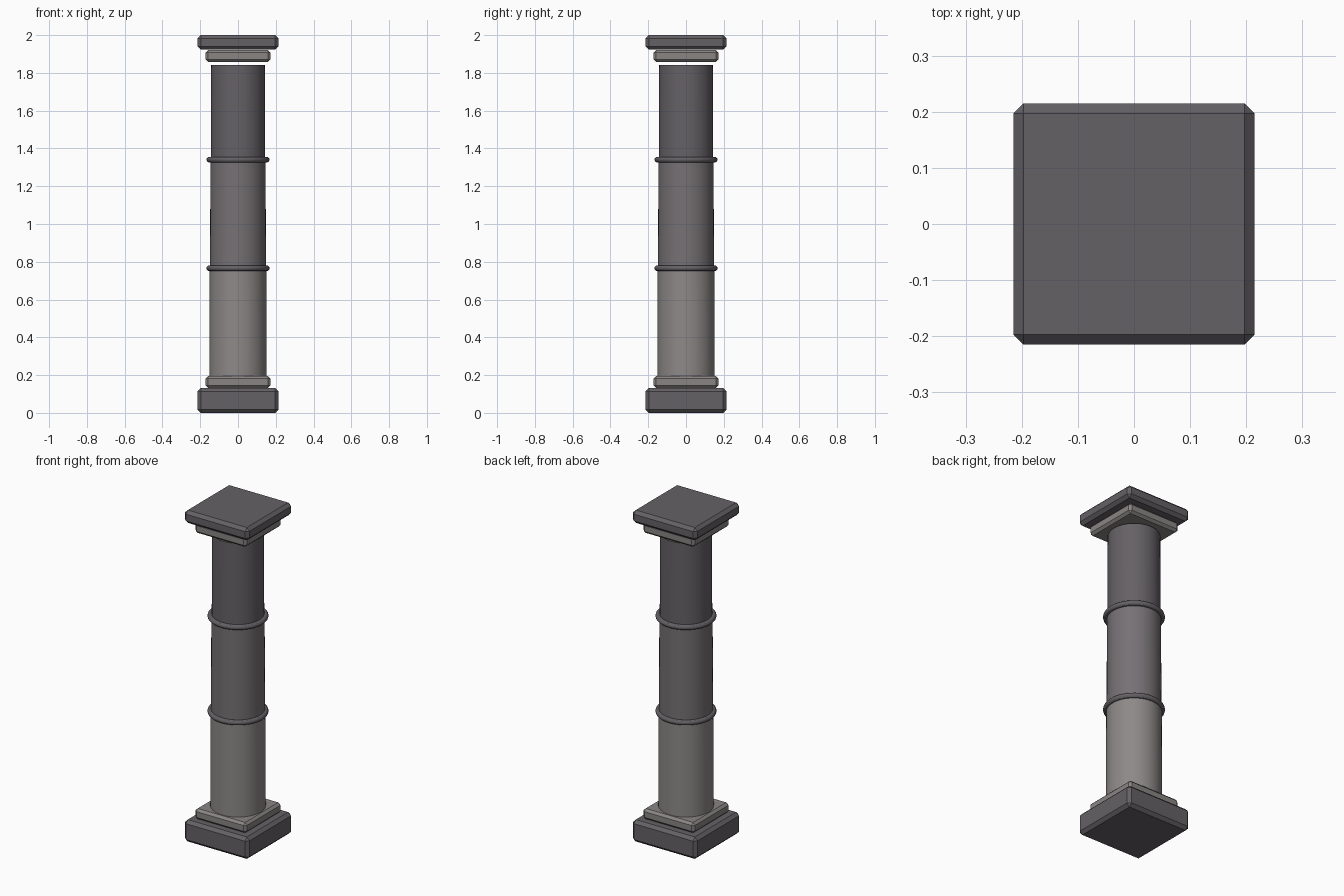
import bpy
import bmesh

if "Cube" in bpy.data.objects:
    bpy.data.objects.remove(bpy.data.objects["Cube"])


def material(name, rgb):
    m = bpy.data.materials.new(name)
    m.diffuse_color = (*rgb, 1)
    m.use_nodes = True
    m.node_tree.nodes["Principled BSDF"].inputs["Base Color"].default_value = m.diffuse_color
    return m


dark = material("dark_stone", (0.13, 0.12, 0.13))
mid = material("mid_stone", (0.18, 0.165, 0.175))
warm = material("warm_stone", (0.25, 0.235, 0.23))
pale = material("pale_stone", (0.27, 0.25, 0.25))


def slab(name, half, z0, z1, bevel, mat):
    """Square block with every edge chamfered."""
    bm = bmesh.new()
    bmesh.ops.create_cube(bm, size=1)
    bmesh.ops.scale(bm, vec=(2 * half, 2 * half, z1 - z0), verts=bm.verts)
    bmesh.ops.translate(bm, vec=(0, 0, (z0 + z1) / 2), verts=bm.verts)
    bmesh.ops.bevel(bm, geom=bm.edges[:], offset=bevel, segments=1, affect='EDGES')
    mesh = bpy.data.meshes.new(name)
    bm.to_mesh(mesh)
    bm.free()
    mesh.materials.append(mat)
    bpy.context.collection.objects.link(bpy.data.objects.new(name, mesh))


def finish(name, mat):
    ob = bpy.context.object
    ob.name = name
    ob.data.materials.append(mat)
    bpy.ops.object.shade_smooth_by_angle()


def drum(name, r0, r1, z0, z1, mat):
    bpy.ops.mesh.primitive_cone_add(vertices=48, radius1=r0, radius2=r1,
                                    depth=z1 - z0, location=(0, 0, (z0 + z1) / 2))
    finish(name, mat)


# Base and capital: wide outer slab plus smaller inner slab
slab("base_plinth", 0.215, 0.0, 0.132, 0.018, dark)
slab("base_step", 0.172, 0.132, 0.195, 0.014, warm)
slab("capital_step", 0.172, 1.858, 1.921, 0.014, warm)
slab("capital_top", 0.215, 1.923, 2.0, 0.018, dark)

# Shaft in three drums, stopping just short of the capital
drum("lower_drum", 0.152, 0.150, 0.195, 0.766, pale)
drum("middle_drum", 0.148, 0.146, 0.766, 1.341, mid)
drum("upper_drum", 0.144, 0.142, 1.341, 1.843, dark)

# Rings covering the drum joints
for name, z in (("lower_ring", 0.766), ("upper_ring", 1.341)):
    bpy.ops.mesh.primitive_torus_add(major_radius=0.152, minor_radius=0.015,
                                     major_segments=48, minor_segments=12,
                                     location=(0, 0, z))
    finish(name, dark)
